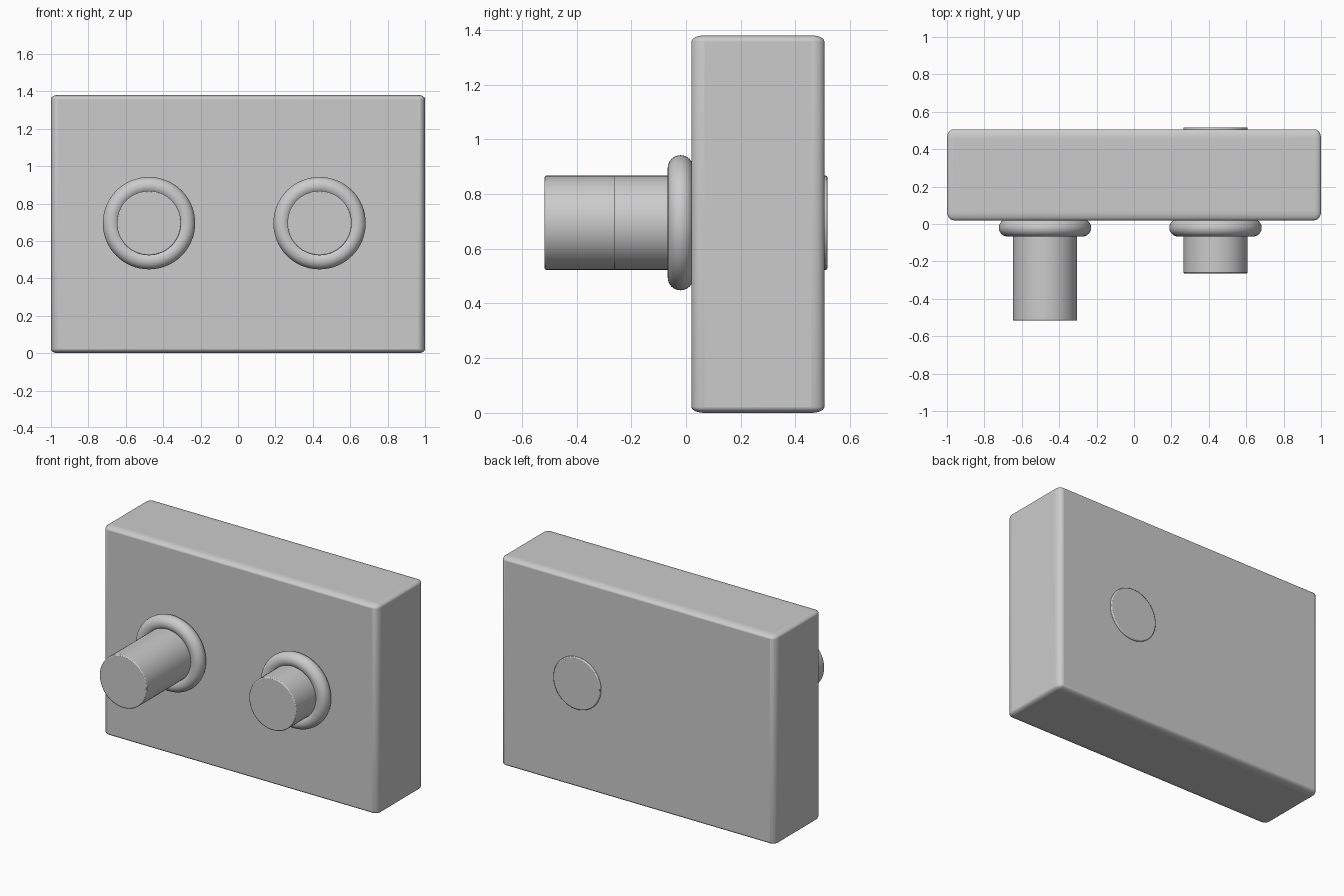
import bpy
from math import radians

if "Cube" in bpy.data.objects:
    bpy.data.objects.remove(bpy.data.objects["Cube"])

PIN_R, PIN_LEN, AXIS_Z = 0.172, 0.781, 0.695


def bevel(obj, width, segments):
    mod = obj.modifiers.new("rounded_edges", "BEVEL")
    mod.width = width
    mod.segments = segments
    mod.limit_method = "ANGLE"


def smooth(angle=35):
    bpy.ops.object.shade_smooth_by_angle(angle=radians(angle))


# Wall block: edge rounding is stretched differently along each axis
size = (2.0, 0.486, 1.38)
radius = (0.035, 0.048, 0.022)
bpy.ops.mesh.primitive_cube_add(size=1, location=(0, 0.263, size[2] / 2))
block = bpy.context.object
block.name = "wall_block"
for v in block.data.vertices:
    for i in range(3):
        v.co[i] *= size[i] / radius[i]
block.scale = radius
bevel(block, 1.0, 6)
smooth(40)


# Pin pushed through the block, with a round collar at the front face
def pin_with_collar(side, x, front_y):
    bpy.ops.mesh.primitive_cylinder_add(
        vertices=64, radius=PIN_R, depth=PIN_LEN,
        location=(x, front_y + PIN_LEN / 2, AXIS_Z), rotation=(radians(90), 0, 0))
    pin = bpy.context.object
    pin.name = side + "_pin"
    bevel(pin, 0.006, 2)
    smooth()

    bpy.ops.mesh.primitive_torus_add(
        major_radius=0.2, minor_radius=0.047, major_segments=64, minor_segments=24,
        location=(x, -0.02, AXIS_Z), rotation=(radians(90), 0, 0))
    bpy.context.object.name = side + "_collar"
    smooth()


pin_with_collar("left", -0.476, -0.517)
pin_with_collar("right", 0.436, -0.264)
